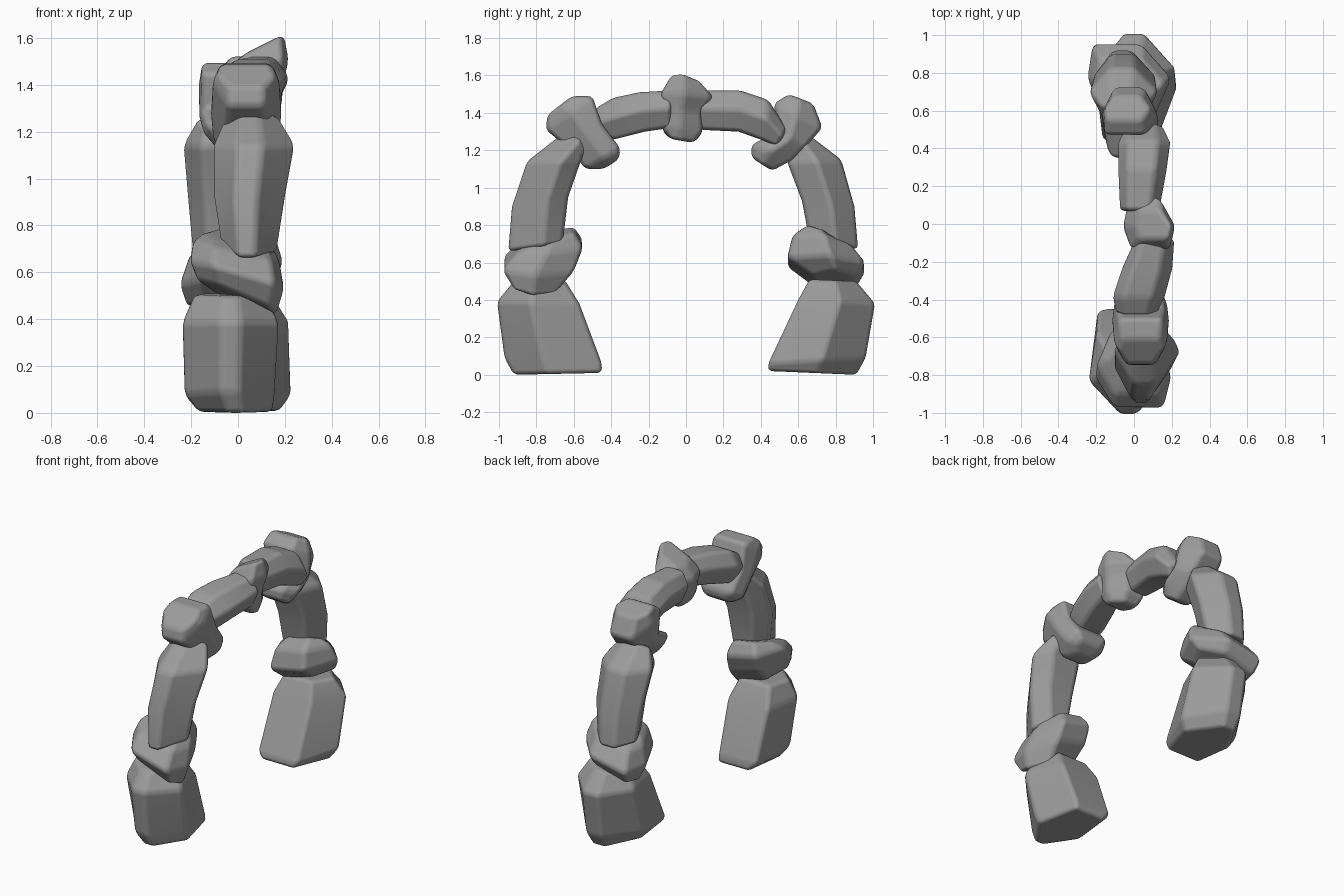
import bpy
import bmesh

default_cube = bpy.data.objects.get("Cube")
if default_cube:
    bpy.data.objects.remove(default_cube, do_unlink=True)

# Single weathered stone colour
stone_grey = bpy.data.materials.new("stone_grey")
stone_grey.use_nodes = True
colour = (0.33, 0.33, 0.33, 1)
stone_grey.diffuse_color = colour
shader = stone_grey.node_tree.nodes["Principled BSDF"]
shader.inputs["Base Color"].default_value = colour
shader.inputs["Roughness"].default_value = 0.9


def lerp(start, end, factor):
    return start + (end - start) * factor


# Six-sided boulder lofted through sections given in hundredths:
# outer edge (y, z), inner edge (y, z), left and right limits in x.
# Outer and inner ranges are flat strips; tilt leans the end sections.
def stone(name, sections, outer=(0.25, 0.7), inner=(0.22, 0.78),
          widest=0.45, tilt=(0, 0)):
    outline = [(0, outer[0]), (0, outer[1]), (widest, 1),
               (1, inner[1]), (1, inner[0]), (widest, 0)]
    bm = bmesh.new()
    rings = []
    for index, section in enumerate(sections):
        outer_y, outer_z, inner_y, inner_z, x_min, x_max = section
        lean = lerp(tilt[0], tilt[1], index / (len(sections) - 1))
        ring = []
        for depth, across in outline:
            x = lerp(x_min, x_max, across)
            y = lerp(outer_y, inner_y, depth)
            z = lerp(outer_z, inner_z, depth) + lean * (across - 0.5)
            ring.append(bm.verts.new((x / 100, y / 100, z / 100)))
        rings.append(ring)

    # Skin the sections and cap both ends
    for lower, upper in zip(rings, rings[1:]):
        for i in range(len(outline)):
            j = (i + 1) % len(outline)
            bm.faces.new((lower[i], lower[j], upper[j], upper[i]))
    bm.faces.new(rings[0])
    bm.faces.new(rings[-1])
    bmesh.ops.recalc_face_normals(bm, faces=bm.faces)

    mesh = bpy.data.meshes.new(name)
    bm.to_mesh(mesh)
    bm.free()
    mesh.materials.append(stone_grey)
    mesh.shade_smooth()
    block = bpy.data.objects.new(name, mesh)
    bpy.context.collection.objects.link(block)

    # Worn, rounded edges between the chiselled facets
    worn = block.modifiers.new("worn_edges", "BEVEL")
    worn.width = 0.025
    worn.segments = 3
    worn.limit_method = "ANGLE"
    worn.angle_limit = 0.3
    worn.harden_normals = True


# Broad foot stones
stone("front_base", [
    (-92, 0, -45, 1, -17, 15),
    (-97, 9, -45, 6, -23, 16),
    (-101, 39, -57, 38, -24, 18),
    (-92, 50, -65, 51, -19, 12),
], outer=(0.4, 0.6), inner=(0.1, 0.8), widest=0.4)
stone("back_base", [
    (91, 0, 44, 2, -16, 18),
    (96, 9, 44, 6, -20, 23),
    (101, 38, 60, 40, -20, 22),
    (91, 50, 66, 51, -15, 15),
], outer=(0.35, 0.6), inner=(0.08, 0.75), widest=0.45)

# Tilted collar stones above the feet
stone("front_collar", [
    (-92, 51, -70, 47, -18, 17),
    (-98, 60, -60, 58, -21, 20),
    (-90, 69, -55, 70, -20, 18),
    (-82, 72, -60, 78, -14, 14),
], outer=(0.25, 0.9), tilt=(-15, -5))
stone("back_collar", [
    (91, 51, 68, 50, -22, 16),
    (96, 59, 54, 60, -25, 20),
    (88, 69, 57, 73, -21, 17),
    (79, 73, 65, 79, -14, 12),
], outer=(0.06, 0.65), tilt=(11, 5))

# Long upright stones
stone("front_column", [
    (-95, 66, -66, 70, -7, 17),
    (-93, 90, -63, 95, -11, 21),
    (-85, 114, -56, 115, -11, 25),
    (-62, 132, -53, 122, -6, 18),
], outer=(0.3, 0.6), widest=0.62)
stone("back_column", [
    (92, 67, 66, 72, -20, 9),
    (90, 90, 62, 93, -22, 12),
    (83, 115, 54, 114, -24, 13),
    (66, 128, 57, 122, -18, 6),
], outer=(0.3, 0.65))

# Diagonal shoulder stones
stone("front_shoulder", [
    (-61, 149, -74, 139, -9, 16),
    (-50, 149, -75, 131, -11, 18),
    (-45, 134, -60, 119, -12, 19),
    (-35, 121, -54, 110, -11, 18),
    (-36, 115, -44, 110, -5, 13),
], outer=(0.1, 0.9))
stone("back_shoulder", [
    (55, 150, 68, 145, -16, 9),
    (47, 145, 73, 132, -17, 12),
    (49, 130, 63, 121, -17, 14),
    (35, 123, 57, 115, -15, 13),
    (35, 116, 46, 109, -9, 9),
], outer=(0.06, 0.8))

# Curved beams of the crown
stone("front_beam", [
    (-49, 142, -45, 126, -10, 13),
    (-39, 148, -38, 126, -12, 17),
    (-25, 151, -22, 130, -7, 21),
    (-8, 152, -8, 132, 0, 22),
], outer=(0.2, 0.75))
stone("back_beam", [
    (7, 152, 7, 131, -8, 14),
    (29, 152, 28, 130, -9, 18),
    (44, 147, 42, 125, -9, 20),
    (54, 131, 49, 122, -5, 16),
], outer=(0.2, 0.75))

# Keystone with a sloping top
stone("keystone", [
    (-8, 157, 7, 156, 0, 20),
    (-14, 147, 15, 147, -6, 22),
    (-11, 138, 8, 140, -5, 20),
    (-13, 131, 9, 130, -3, 19),
    (-8, 126, 4, 124, 0, 17),
], outer=(0.15, 0.9), inner=(0.1, 0.7), tilt=(10, 0))
